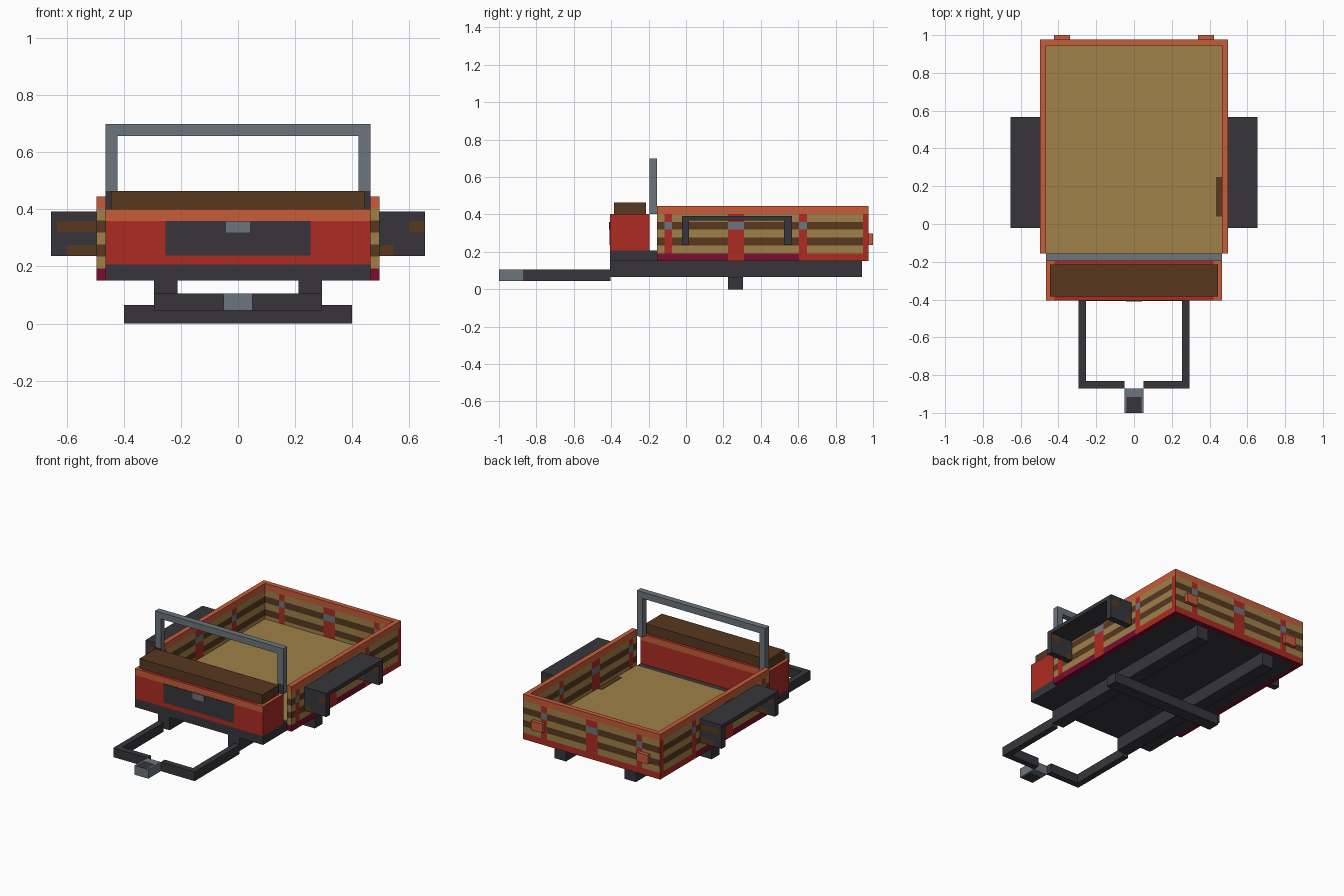
import bpy, bmesh
from mathutils import Vector

if "Cube" in bpy.data.objects:
    bpy.data.objects.remove(bpy.data.objects["Cube"])


def srgb(r, g, b):
    lin = [(c / 255 / 12.92) if c < 11 else ((c / 255 + 0.055) / 1.055) ** 2.4 for c in (r, g, b)]
    return (*lin, 1)


COLOURS = {
    "orange": srgb(199, 92, 57), "red": srgb(172, 43, 34), "crimson": srgb(122, 13, 48),
    "tan": srgb(160, 128, 73), "brown": srgb(88, 56, 31), "dark": srgb(55, 53, 59),
    "grey": srgb(108, 117, 125),
}
NAMES = list(COLOURS)
MATS = []
for n in NAMES:
    m = bpy.data.materials.new(n)
    m.diffuse_color = COLOURS[n]
    m.use_nodes = True
    m.node_tree.nodes["Principled BSDF"].inputs["Base Color"].default_value = m.diffuse_color
    MATS.append(m)


def box(name, x, y, z, colour, cuts=((), (), ())):
    """Box from ranges; colour is a name or a rule(centre, normal); cuts add edge loops."""
    bm = bmesh.new()
    bmesh.ops.create_cube(bm, size=1)
    for v in bm.verts:
        v.co = Vector([r[0] if c < 0 else r[1] for c, r in zip(v.co, (x, y, z))])
    for axis in range(3):
        no = Vector((0, 0, 0))
        no[axis] = 1
        for c in cuts[axis]:
            bmesh.ops.bisect_plane(bm, geom=bm.verts[:] + bm.edges[:] + bm.faces[:],
                                   plane_co=no * c, plane_no=no)
    bm.normal_update()
    me = bpy.data.meshes.new(name)
    used = []
    for f in bm.faces:
        n = colour if isinstance(colour, str) else colour(f.calc_center_median(), f.normal)
        if n not in used:
            used.append(n)
            me.materials.append(MATS[NAMES.index(n)])
        f.material_index = used.index(n)
    bm.to_mesh(me)
    bm.free()
    ob = bpy.data.objects.new(name, me)
    bpy.context.collection.objects.link(ob)
    return ob


def pair(name, x, y, z, colour, cuts=((), (), ())):
    """Same box on both sides of the centre line."""
    box("right_" + name, x, y, z, colour, cuts)
    box("left_" + name, (-x[1], -x[0]), y, z, colour, ([-c for c in cuts[0]], cuts[1], cuts[2]))


# Chassis: axle, rails, deck
box("axle", (-.4, .4), (.225, .305), (0, .065), "dark")
pair("rail", (.212, .295), (-.405, .94), (.065, .15), "dark")
box("deck", (-.465, .465), (-.405, .945), (.15, .207), "dark")
box("bed_floor", (-.465, .465), (-.155, .945), (.207, .212), "tan")
box("floor_stain", (.435, .465), (.04, .25), (.212, .214), "brown")

# Tow frame and coupler
pair("tow_arm", (.255, .295), (-.87, -.405), (.045, .105), "dark")
pair("tow_crossbar", (.05, .255), (-.87, -.83), (.045, .105), "dark")
box("coupler", (-.05, .05), (-1, -.87), (.045, .105),
    lambda c, n: "dark" if abs(n.z) > .5 and abs(c.x) < .04 and c.y < -.915 else "grey",
    ((-.04, .04), (-.915,), ()))

# Plank walls: seven rows with red posts and grey brackets
STEP = .0421
ROWS = [.15 + STEP * i for i in range(1, 7)]
STRIPES = ["crimson", "tan", "brown", "tan", "brown", "tan", "orange"]


def plank(z, u, posts):
    row = min(6, int((z - .15) / STEP))
    if 0 < row < 6 or (row == 0 and abs(u - posts[1][0]) < posts[1][1]):
        if any(abs(u - c) < w for c, w in posts):
            return "grey" if row == 4 else "red"
    return STRIPES[row]


def post_cuts(posts):
    return [c + s * w for c, w in posts for s in (-1, 1)]


SIDE = [(-.095, .021), (.267, .042), (.625, .021)]
BACK = [(-.345, .021), (0, .042), (.345, .021)]


def side_rule(c, n):
    if n.z < -.5:
        return "crimson"
    k = plank(c.z, c.y, SIDE)
    return "red" if k == "crimson" and c.y > .604 else k


def back_rule(c, n):
    if n.z < -.5:
        return "crimson"
    k = plank(c.z, c.x, BACK)
    if k == "crimson" or (abs(n.x) > .5 and k != "orange"):
        return "red"
    return k


pair("side_wall", (.465, .497), (-.155, .945), (.15, .445), side_rule, ((), post_cuts(SIDE), ROWS))
box("back_wall", (-.497, .497), (.945, .977), (.15, .445), back_rule, (post_cuts(BACK), (), ROWS))
pair("tail_light", (.34, .423), (.977, 1), (.238, .298), "orange")

# Front locker with dark panel, latch and padded seat
def locker_rule(c, n):
    if n.z > .5:
        return "orange" if abs(c.x) > .42 else "red"
    return "orange" if abs(n.y) > .5 and c.z > .36 else "red"


box("front_locker", (-.465, .465), (-.405, -.195), (.207, .402), locker_rule,
    ((-.42, .42), (), (.36,)))
box("locker_panel", (-.255, .255), (-.408, -.405), (.238, .36), "dark")
box("locker_latch", (-.042, .042), (-.411, -.408), (.32, .36), "grey")
box("seat_cushion", (-.445, .445), (-.385, -.215), (.402, .465), "brown")

# Roll bar behind the seat
pair("bar_leg", (.423, .465), (-.195, -.155), (.402, .658),
     lambda c, n: "dark" if n.y < -.5 and c.z < .465 else "grey", ((), (), (.465,)))
box("bar_top", (-.465, .465), (-.195, -.155), (.658, .7), "grey")

# Wheel guards: top plate plus worn end panels
def guard_rule(c, n):
    if abs(n.y) < .5:
        return "dark"
    a = abs(c.x)
    if c.x < 0:
        worn = (.32 < c.z < .36 and a < .635) or (c.z < .275 and a < .6)
    else:
        worn = (.32 < c.z < .36 and a > .6) or (c.z < .275 and a < .545)
    return "brown" if worn else "dark"


pair("guard_top", (.497, .655), (-.022, .567), (.368, .392), "dark")
for part, y in (("front", (-.022, .016)), ("rear", (.525, .567))):
    pair(part + "_guard_panel", (.497, .655), y, (.237, .368), guard_rule,
         ((.545, .6, .635), (), (.275, .32, .36)))
